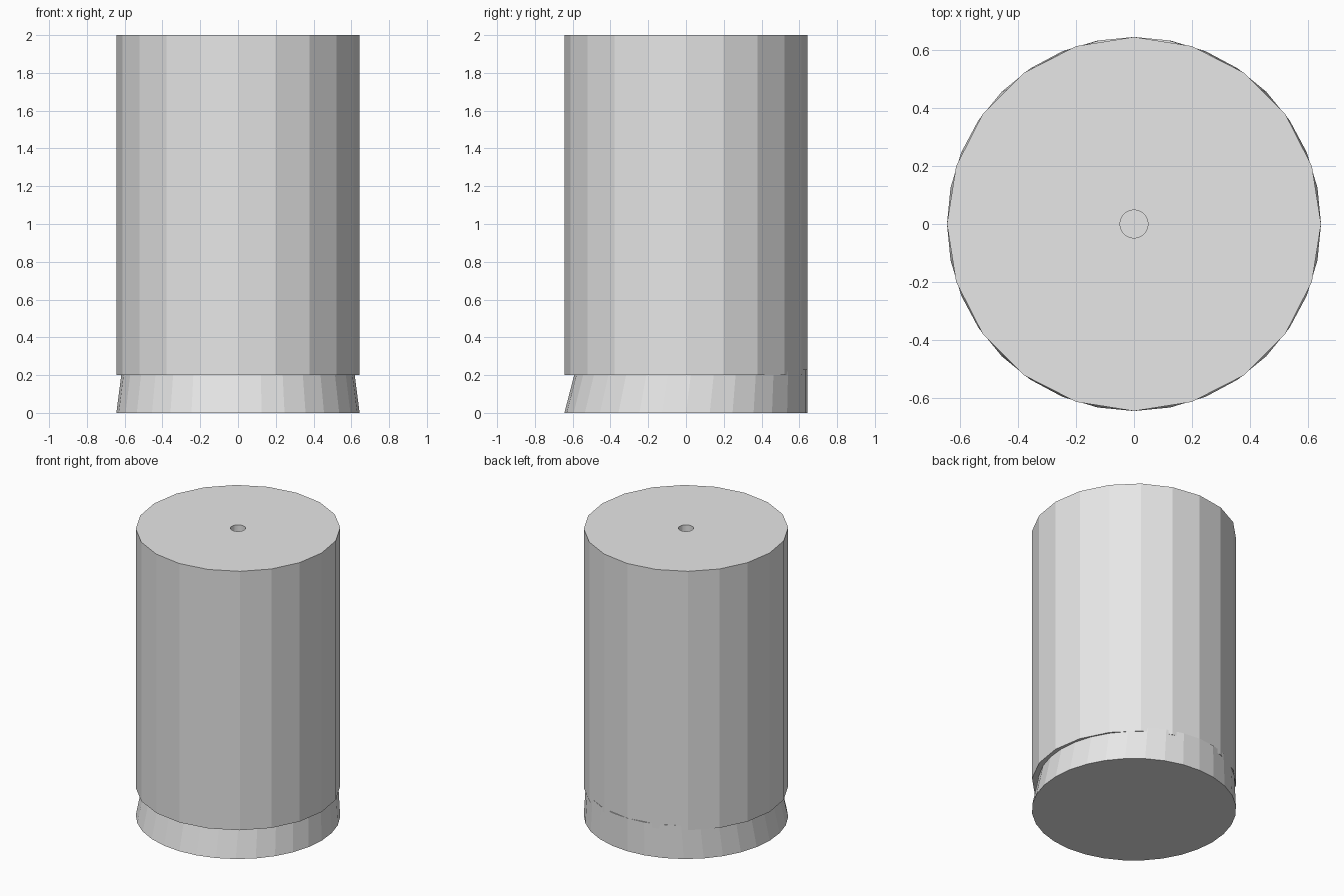
import bpy, bmesh, math

if "Cube" in bpy.data.objects:
    bpy.data.objects.remove(bpy.data.objects["Cube"])

R = 0.644          # main radius
BASE_TOP = 0.23    # base rises slightly into the body
BODY_Z, TOP_Z = 0.2, 2.0

grey = bpy.data.materials.new("plain_grey")
grey.diffuse_color = (0.8, 0.8, 0.8, 1)
grey.use_nodes = True
grey.node_tree.nodes["Principled BSDF"].inputs["Base Color"].default_value = grey.diffuse_color


def loft(name, sides, bottom, top):
    """Solid between two rings; each ring is (radius, centre_y, z)."""
    bm = bmesh.new()
    rings = []
    for r, cy, z in (bottom, top):
        rings.append([bm.verts.new((r * math.cos(a), cy + r * math.sin(a), z))
                      for a in (2 * math.pi * i / sides for i in range(sides))])
    lo, hi = rings
    bm.faces.new(lo[::-1])
    bm.faces.new(hi)
    for i in range(sides):
        j = (i + 1) % sides
        bm.faces.new((lo[i], lo[j], hi[j], hi[i]))
    mesh = bpy.data.meshes.new(name)
    bm.to_mesh(mesh)
    bm.free()
    mesh.materials.append(grey)
    obj = bpy.data.objects.new(name, mesh)
    bpy.context.collection.objects.link(obj)
    return obj


# Base: leaning cone whose back wall stays upright
shrink = 0.13 * BASE_TOP
loft("base", 32, (R, 0, 0), (R - shrink, shrink, BASE_TOP))

# Body: twenty-sided column
body = loft("body", 20, (R, 0, BODY_Z), (R, 0, TOP_Z))

# Narrow bore down the middle of the body
cutter = loft("bore_cutter", 32, (0.048, 0, BODY_Z - 0.1), (0.048, 0, TOP_Z + 0.1))
cutter.hide_render = True
cutter.hide_viewport = True
cut = body.modifiers.new("bore", 'BOOLEAN')
cut.operation = 'DIFFERENCE'
cut.solver = 'EXACT'
cut.object = cutter
